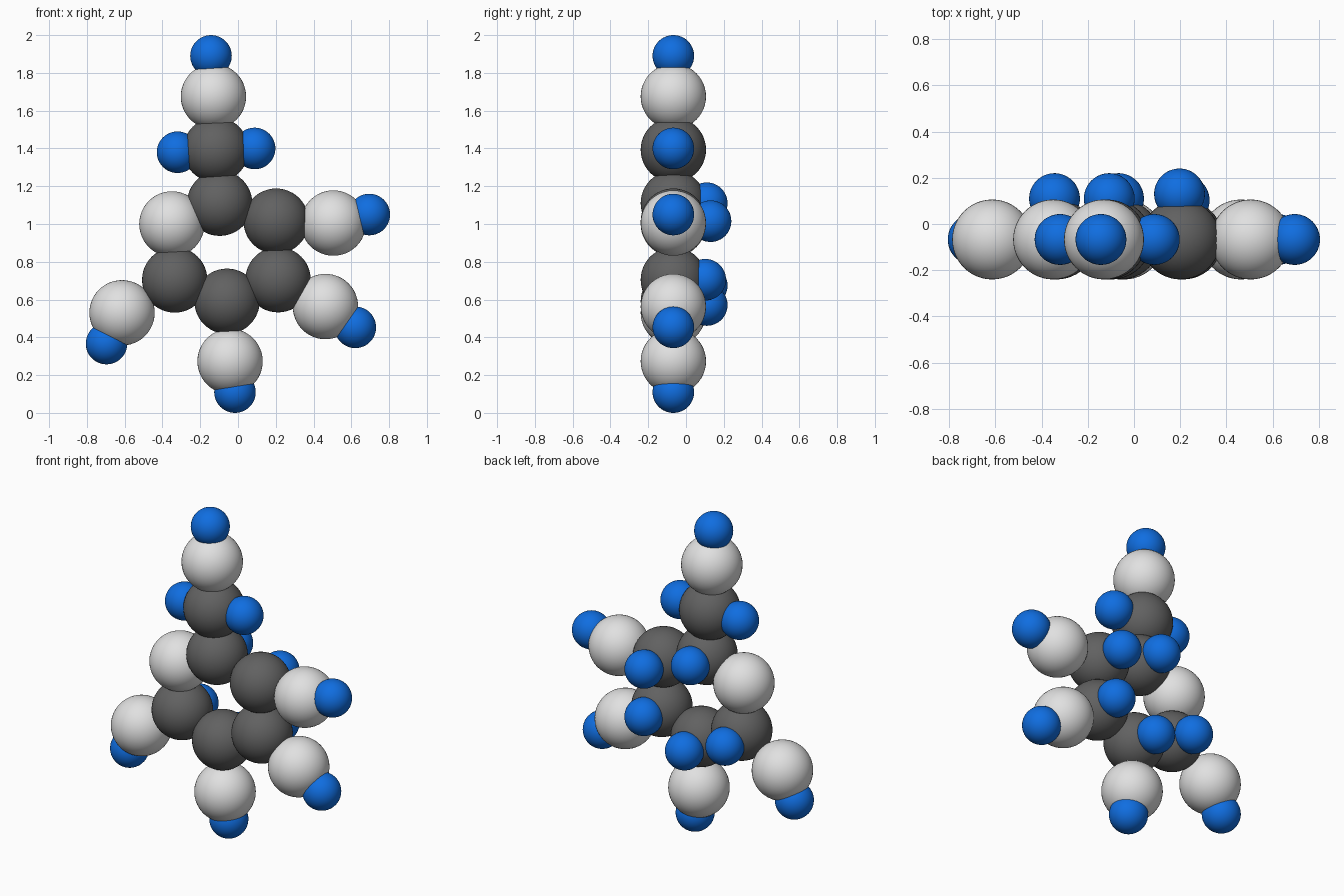
import bpy

if "Cube" in bpy.data.objects:
    bpy.data.objects.remove(bpy.data.objects["Cube"], do_unlink=True)


def make_material(name, color):
    mat = bpy.data.materials.new(name)
    mat.use_nodes = True
    mat.diffuse_color = (*color, 1)
    mat.node_tree.nodes["Principled BSDF"].inputs["Base Color"].default_value = (*color, 1)
    return mat


GREY = make_material("dark grey", (0.12, 0.12, 0.12))
WHITE = make_material("light grey", (0.75, 0.75, 0.75))
BLUE = make_material("blue", (0.005, 0.155, 0.75))

BIG, SMALL = 0.173, 0.11
PLANE_Y = -0.067   # the flat sheet holding most of the balls
BACK_Y = 0.11      # balls standing out behind the ring


def ball(name, x, z, radius, mat, y=PLANE_Y):
    bpy.ops.mesh.primitive_uv_sphere_add(segments=48, ring_count=24, radius=radius, location=(x, y, z))
    obj = bpy.context.object
    obj.name = name
    obj.data.materials.append(mat)
    bpy.ops.object.shade_smooth()
    return obj


# Ring of dark balls, each with a small ball behind it: x, z, and back ball offset
ring = {
    "top": (-0.097, 1.11, -0.01, 0.0, BACK_Y),
    "upper_left": (0.202, 1.015, -0.005, 0.0, 0.13),
    "lower_left": (0.212, 0.705, 0.005, 0.0, 0.102),
    "bottom": (-0.058, 0.591, -0.009, -0.02, BACK_Y),
    "lower_right": (-0.335, 0.704, -0.009, -0.03, BACK_Y),
}
for place, (x, z, dx, dz, back_y) in ring.items():
    ball(f"ring_ball_{place}", x, z, BIG, GREY)
    ball(f"back_ball_{place}", x + dx, z + dz, SMALL, BLUE, back_y)

# Light ball closing the ring
ball("ring_ball_light", -0.35, 1.0, BIG, WHITE)

# Neck above the ring with a small ball on each side
ball("neck_ball", -0.117, 1.393, BIG, GREY)
ball("neck_side_ball_right", -0.32, 1.38, SMALL, BLUE)
ball("neck_side_ball_left", 0.088, 1.40, SMALL, BLUE)

# Arms: a light ball tipped with a small ball
arms = {
    "top": (-0.13, 1.675, -0.143, 1.89),
    "upper_left": (0.505, 1.005, 0.695, 1.05),
    "lower_left": (0.463, 0.563, 0.621, 0.453),
    "bottom": (-0.042, 0.273, -0.016, 0.11),
    "lower_right": (-0.614, 0.53, -0.696, 0.367),
}
for place, (x, z, tip_x, tip_z) in arms.items():
    ball(f"arm_ball_{place}", x, z, BIG, WHITE)
    ball(f"arm_tip_{place}", tip_x, tip_z, SMALL, BLUE)
